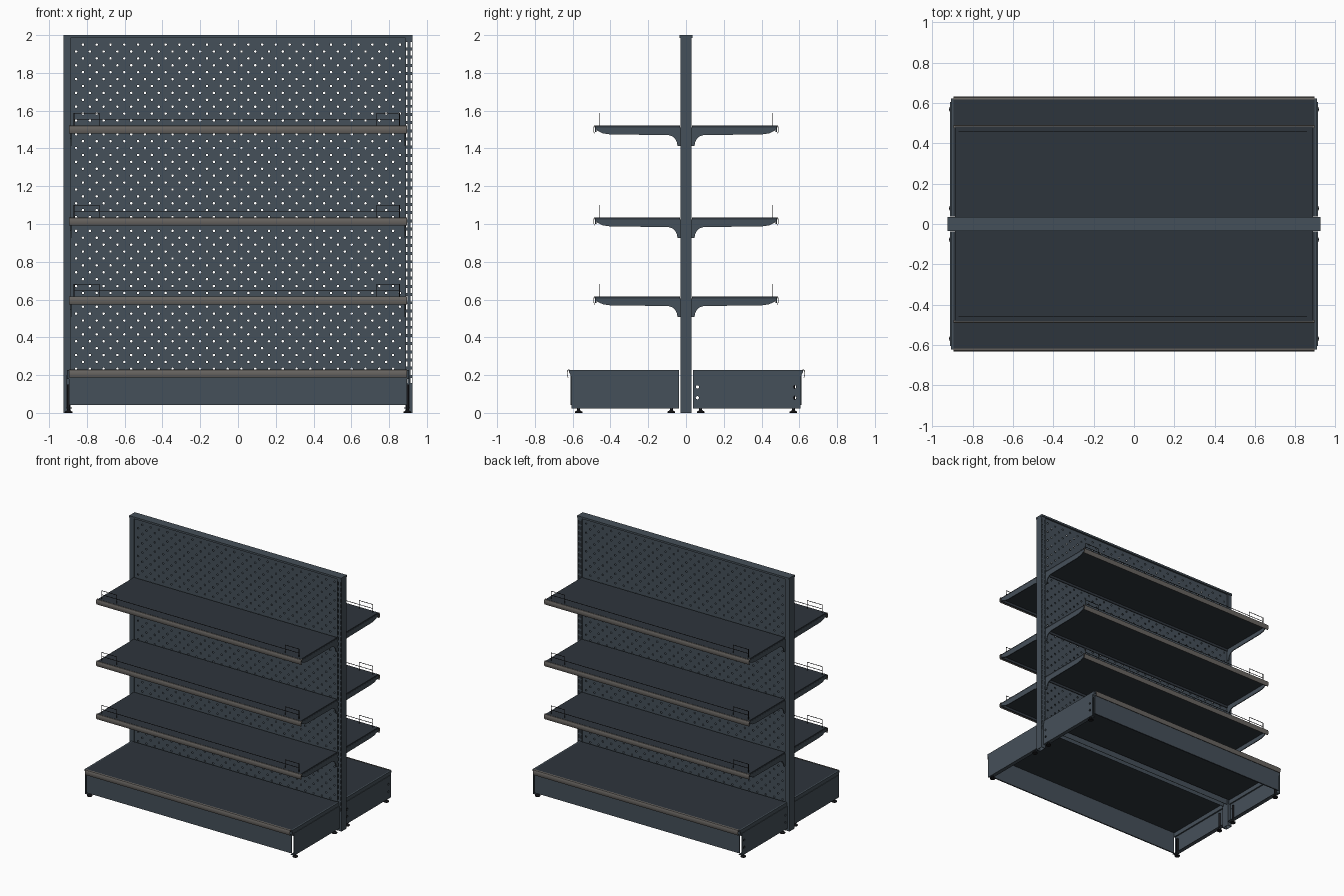
import bpy, bmesh, math
from mathutils import Vector

if "Cube" in bpy.data.objects:
    bpy.data.objects.remove(bpy.data.objects["Cube"])


def material(name, r, g, b):
    m = bpy.data.materials.new(name)
    m.diffuse_color = (r, g, b, 1)
    m.use_nodes = True
    m.node_tree.nodes["Principled BSDF"].inputs["Base Color"].default_value = m.diffuse_color
    return m


STEEL = material("slate_steel", 0.06, 0.08, 0.10)
DARK = material("dark_shelf", 0.027, 0.035, 0.045)
STRIP = material("ticket_strip_grey", 0.14, 0.13, 0.12)
BLACK = material("black", 0.01, 0.01, 0.012)


def finish(bm, name, mat, smooth=False):
    bmesh.ops.recalc_face_normals(bm, faces=bm.faces)
    me = bpy.data.meshes.new(name)
    bm.to_mesh(me)
    bm.free()
    me.materials.append(mat)
    ob = bpy.data.objects.new(name, me)
    bpy.context.collection.objects.link(ob)
    if smooth:
        bpy.ops.object.select_all(action='DESELECT')
        bpy.context.view_layer.objects.active = ob
        ob.select_set(True)
        bpy.ops.object.shade_smooth_by_angle(angle=math.radians(40))
    return ob


def add_box(bm, x0, x1, y0, y1, z0, z1):
    for v in bmesh.ops.create_cube(bm, size=1)['verts']:
        v.co = Vector(((x0 + x1) / 2 + v.co.x * (x1 - x0),
                       (y0 + y1) / 2 + v.co.y * (y1 - y0),
                       (z0 + z1) / 2 + v.co.z * (z1 - z0)))


def add_profile(bm, pts, x0, x1):
    """Extrude a closed (y, z) outline along x."""
    f = bm.faces.new([bm.verts.new((x0, y, z)) for y, z in pts])
    new = bmesh.ops.extrude_face_region(bm, geom=[f])['geom']
    for v in new:
        if isinstance(v, bmesh.types.BMVert):
            v.co.x = x1


def add_lathe(bm, x, y, prof, n=12):
    """Stack of rings (radius, z) about a vertical axis."""
    rings = [[bm.verts.new((x + r * math.cos(2 * math.pi * i / n),
                            y + r * math.sin(2 * math.pi * i / n), z))
              for i in range(n)] for r, z in prof]
    for a, b in zip(rings, rings[1:]):
        for i in range(n):
            bm.faces.new((a[i], a[(i + 1) % n], b[(i + 1) % n], b[i]))
    bm.faces.new(rings[0])
    bm.faces.new(rings[-1])


def sheet(name, us, vs, place, has_hole, ru, rv, n, mat, thick=0.003):
    """Flat sheet of cells, some punched; n=4 slots, n=8 round holes."""
    bm = bmesh.new()
    for i, (u0, u1) in enumerate(zip(us, us[1:])):
        for j, (v0, v1) in enumerate(zip(vs, vs[1:])):
            corner = [bm.verts.new(place(u, v)) for u, v in
                      ((u1, v1), (u0, v1), (u0, v0), (u1, v0))]
            if not has_hole(i, j):
                bm.faces.new(corner)
                continue
            cu, cv, k = (u0 + u1) / 2, (v0 + v1) / 2, n // 4
            s = math.sqrt(2) if n == 4 else 1
            hole = []
            for h in range(n):
                a = math.pi / 4 + 2 * math.pi * h / n
                hole.append(bm.verts.new(place(cu + s * ru * math.cos(a),
                                               cv + s * rv * math.sin(a))))
            for c in range(4):
                inner = [hole[(c * k + h) % n] for h in range(k, -1, -1)]
                bm.faces.new([corner[c], corner[(c + 1) % 4]] + inner)
    bmesh.ops.remove_doubles(bm, verts=bm.verts, dist=1e-5)
    ob = finish(bm, name, mat)
    mod = ob.modifiers.new("thickness", 'SOLIDIFY')
    mod.thickness, mod.offset = thick, 0
    return ob


def steps(a, b, n):
    return [a + (b - a) * i / n for i in range(n + 1)]


# Outlines as (distance from centre plane, height relative to the shelf top)
STRIP_P = [(.476, 0), (.487, -.002), (.491, -.012), (.491, -.03), (.486, -.042),
           (.483, -.042), (.487, -.03), (.487, -.014), (.484, -.006), (.476, -.004)]
BRACKET_P = [(.03, -.11), (.045, -.11), (.048, -.09), (.057, -.072), (.072, -.058),
             (.095, -.051), (.40, -.048), (.44, -.042), (.47, -.028), (.478, -.012), (.03, -.012)]

# Uprights: side walls plus slotted front and back faces
for sx, side in ((-1, "left"), (1, "right")):
    bm = bmesh.new()
    for x in (.887, .921):
        a, b = sorted((sx * x, sx * (x + .003)))
        add_box(bm, a, b, -.03, .03, 0, 1.99)
    finish(bm, side + "_upright_walls", STEEL)
    for sy, face in ((-1, "front"), (1, "back")):
        us = [sx * u for u in (.887, .9, .911, .924)]
        sheet(f"{side}_upright_{face}_slots", us, [0, .1] + steps(.15, 1.97, 42) + [1.99],
              lambda u, v, y=sy * .0285: (u, y, v),
              lambda i, j: i != 1 and 1 < j < 44, .0035, .014, 4, STEEL)

# Top cap
bm = bmesh.new()
add_box(bm, -.925, .925, -.035, .035, 1.985, 2)
finish(bm, "top_cap", STEEL)

for sy, face in ((-1, "front"), (1, "back")):
    # Perforated back panel with a rim
    sheet(face + "_pegboard", [-.887] + steps(-.8755, .8755, 48) + [.887],
          [.18] + steps(.215, 1.968, 48) + [1.985],
          lambda u, v, y=sy * .02: (u, y, v),
          lambda i, j: (i + j) % 2 == 0 and 0 < i < 49 and 0 < j < 49,
          .0068, .0068, 8, STEEL)

    # Shelves at three heights
    for level, top in (("lower", .617), ("middle", 1.035), ("upper", 1.522)):
        tag = f"{face}_{level}_"
        bm = bmesh.new()
        y0, y1 = sorted((sy * .032, sy * .482))
        add_box(bm, -.887, .887, y0, y1, top - .014, top)
        ya, yb = sorted((sy * .474, sy * .482))
        add_box(bm, -.887, .887, ya, yb, top - .034, top - .014)
        ya, yb = sorted((sy * .032, sy * .036))
        add_box(bm, -.887, .887, ya, yb, top - .034, top - .014)
        finish(bm, tag + "shelf", DARK)

        bm = bmesh.new()
        add_profile(bm, [(sy * y, top + z) for y, z in STRIP_P], -.895, .895)
        finish(bm, tag + "ticket_strip", STRIP, True)

        bm = bmesh.new()
        for sx in (-1, 1):
            add_profile(bm, [(sy * y, top + z) for y, z in BRACKET_P], sx * .881, sx * .888)
        finish(bm, tag + "brackets", STEEL)

        # Wire fence along the front edge
        bm = bmesh.new()
        y, w = sy * .46, .0016
        for x in (-.868, -.735, .735, .855):
            add_box(bm, x - w, x + w, y - w, y + w, top, top + .065)
        add_box(bm, -.868, .855, y - w, y + w, top + .03, top + .033)
        for x0, x1 in ((-.868, -.735), (.735, .855)):
            add_box(bm, x0, x1, y - w, y + w, top + .062, top + .065)
        finish(bm, tag + "wire_fence", BLACK)

    # Base deck with skirts
    bm = bmesh.new()
    y0, y1 = sorted((sy * .036, sy * .62))
    add_box(bm, -.895, .895, y0, y1, .214, .228)
    finish(bm, face + "_base_deck", DARK)
    bm = bmesh.new()
    add_profile(bm, [(sy * y, .23 + z) for y, z in
                     ((.036, -.002), (.622, -.002), (.605, -.05), (.036, -.05))], .895, .906)
    add_profile(bm, [(sy * y, .23 + z) for y, z in
                     ((.036, -.002), (.622, -.002), (.605, -.05), (.036, -.05))], -.906, -.895)
    finish(bm, face + "_deck_side_skirts", STEEL)
    bm = bmesh.new()
    add_profile(bm, [(sy * (y + .14), .23 + z) for y, z in STRIP_P], -.895, .895)
    finish(bm, face + "_base_ticket_strip", STRIP, True)

    # Kick plate
    bm = bmesh.new()
    y0, y1 = sorted((sy * .602, sy * .612))
    add_box(bm, -.895, .895, y0, y1, .042, .216)
    finish(bm, face + "_kick_plate", STEEL)

    for sx, side in ((-1, "left"), (1, "right")):
        # Base end plate with bolt holes, and its bottom flange
        sheet(f"{face}_{side}_base_end_plate",
              [sy * y for y in (.036, .085, .545, .605)], [.024, .05, .11, .165, .2],
              lambda u, v, x=sx * .909: (x, u, v),
              lambda i, j: i != 1 and j in (1, 2), .009, .009, 8, STEEL, .004)
        bm = bmesh.new()
        x0, x1 = sorted((sx * .88, sx * .909))
        y0, y1 = sorted((sy * .036, sy * .60))
        add_box(bm, x0, x1, y0, y1, .024, .028)
        finish(bm, f"{face}_{side}_base_flange", STEEL)

        # Levelling feet
        bm = bmesh.new()
        for y in (.078, .568):
            add_lathe(bm, sx * .897, sy * y, [(.02, 0), (.02, .006), (.008, .014), (.008, .15)])
        finish(bm, f"{face}_{side}_levelling_feet", BLACK, True)
